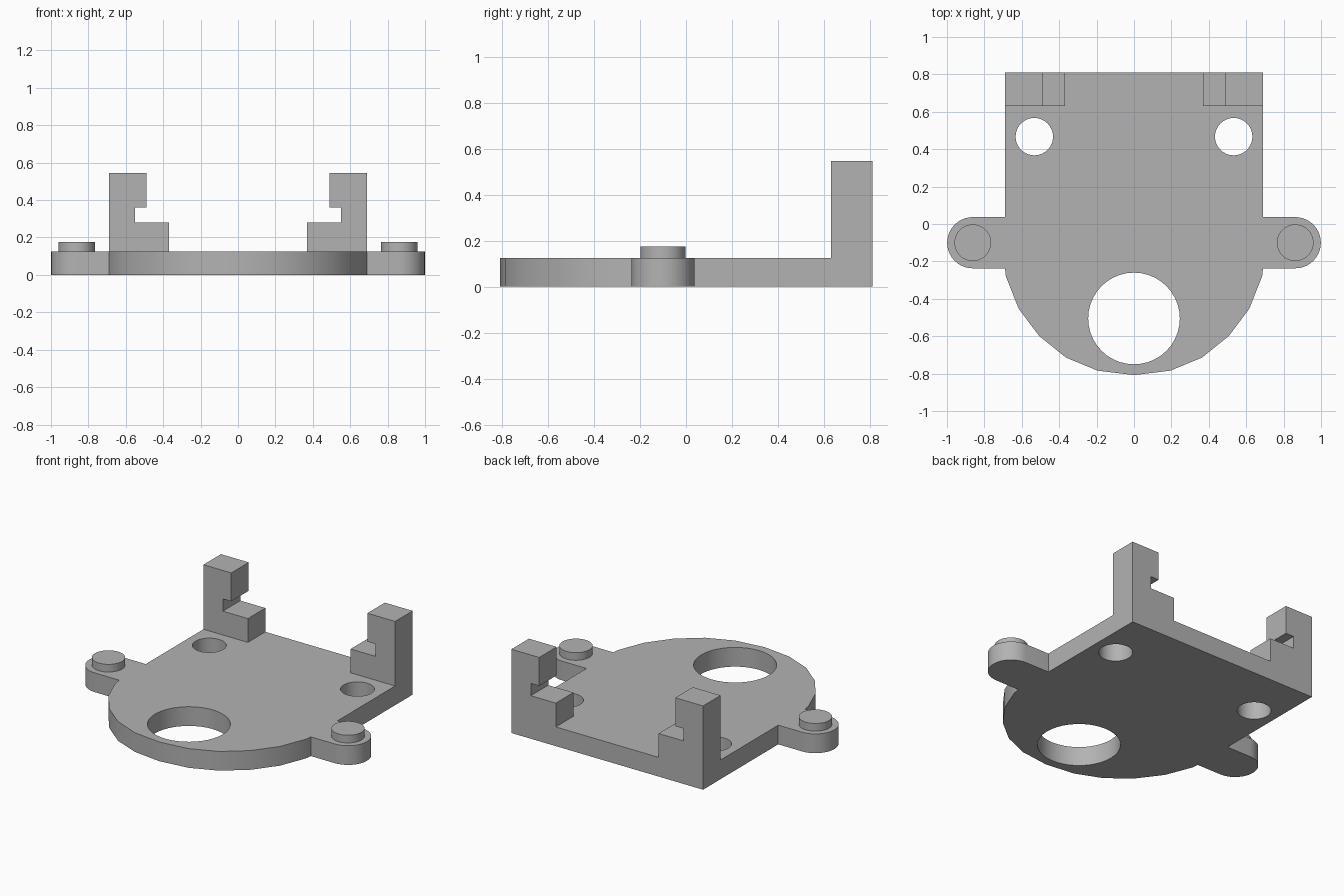
import bpy, bmesh
from math import radians, sin, cos

cube = bpy.data.objects.get("Cube")
if cube:
    bpy.data.objects.remove(cube)

# Single grey plastic
grey = bpy.data.materials.new("grey")
grey.use_nodes = True
color = (0.45, 0.45, 0.45, 1)
grey.diffuse_color = color
grey.node_tree.nodes["Principled BSDF"].inputs["Base Color"].default_value = color

THICK = 0.125
EAR = (0.862, -0.1)


def prism(name, points, depth, smooth=True):
    """Extrude a closed outline of 3D points along a vector."""
    bm = bmesh.new()
    face = bm.faces.new([bm.verts.new(p) for p in points])
    new = bmesh.ops.extrude_face_region(bm, geom=[face])["geom"]
    verts = [g for g in new if isinstance(g, bmesh.types.BMVert)]
    bmesh.ops.translate(bm, verts=verts, vec=depth)
    bmesh.ops.recalc_face_normals(bm, faces=bm.faces)
    mesh = bpy.data.meshes.new(name)
    bm.to_mesh(mesh)
    bm.free()
    mesh.materials.append(grey)
    ob = bpy.data.objects.new(name, mesh)
    bpy.context.collection.objects.link(ob)
    if smooth:
        activate(ob)
        bpy.ops.object.shade_smooth_by_angle(angle=radians(30))
    return ob


def activate(ob):
    bpy.ops.object.select_all(action="DESELECT")
    ob.select_set(True)
    bpy.context.view_layer.objects.active = ob


def arc(x, y, r, start, end, steps):
    angles = [radians(start + (end - start) * i / steps) for i in range(steps + 1)]
    return [(x + r * cos(a), y + r * sin(a)) for a in angles]


def cylinder(name, x, y, r, z0, z1, segments=40):
    ring = arc(x, y, r, 0, 360, segments)[:-1]
    return prism(name, [(a, b, z0) for a, b in ring], (0, 0, z1 - z0))


# Base plate: faceted round front, rounded side ears, square back
half = [(0, -0.808), (0.195, -0.784), (0.364, -0.714), (0.508, -0.598),
        (0.617, -0.452), (0.685, -0.28), (0.69, -0.237)]
half += arc(*EAR, 0.137, -90, 90, 20)
half += [(0.69, 0.037), (0.69, 0.81)]
outline = half + [(-x, y) for x, y in reversed(half[1:])]
plate = prism("base_plate", [(x, y, 0) for x, y in outline], (0, 0, THICK), False)

# Large front hole and two screw holes
for x, y, r in [(0, -0.505, 0.245), (-0.533, 0.467, 0.1), (0.533, 0.467, 0.1)]:
    cutter = cylinder("hole_cutter", x, y, r, -0.1, 0.3)
    cut = plate.modifiers.new("hole", "BOOLEAN")
    cut.operation = "DIFFERENCE"
    cut.solver = "EXACT"
    cut.object = cutter
    activate(plate)
    bpy.ops.object.modifier_apply(modifier=cut.name)
    bpy.data.objects.remove(cutter)
activate(plate)
bpy.ops.object.shade_smooth_by_angle(angle=radians(30))

# Notched rear posts and ear pegs on both sides
profile = [(0.69, THICK), (0.69, 0.545), (0.49, 0.545), (0.49, 0.36),
           (0.55, 0.36), (0.55, 0.28), (0.37, 0.28), (0.37, THICK)]
for side, s in (("left", 1), ("right", -1)):
    prism(side + "_clip_post", [(s * x, 0.63, z) for x, z in profile], (0, 0.18, 0), False)
    cylinder(side + "_peg", s * EAR[0], EAR[1], 0.098, THICK, 0.175)
